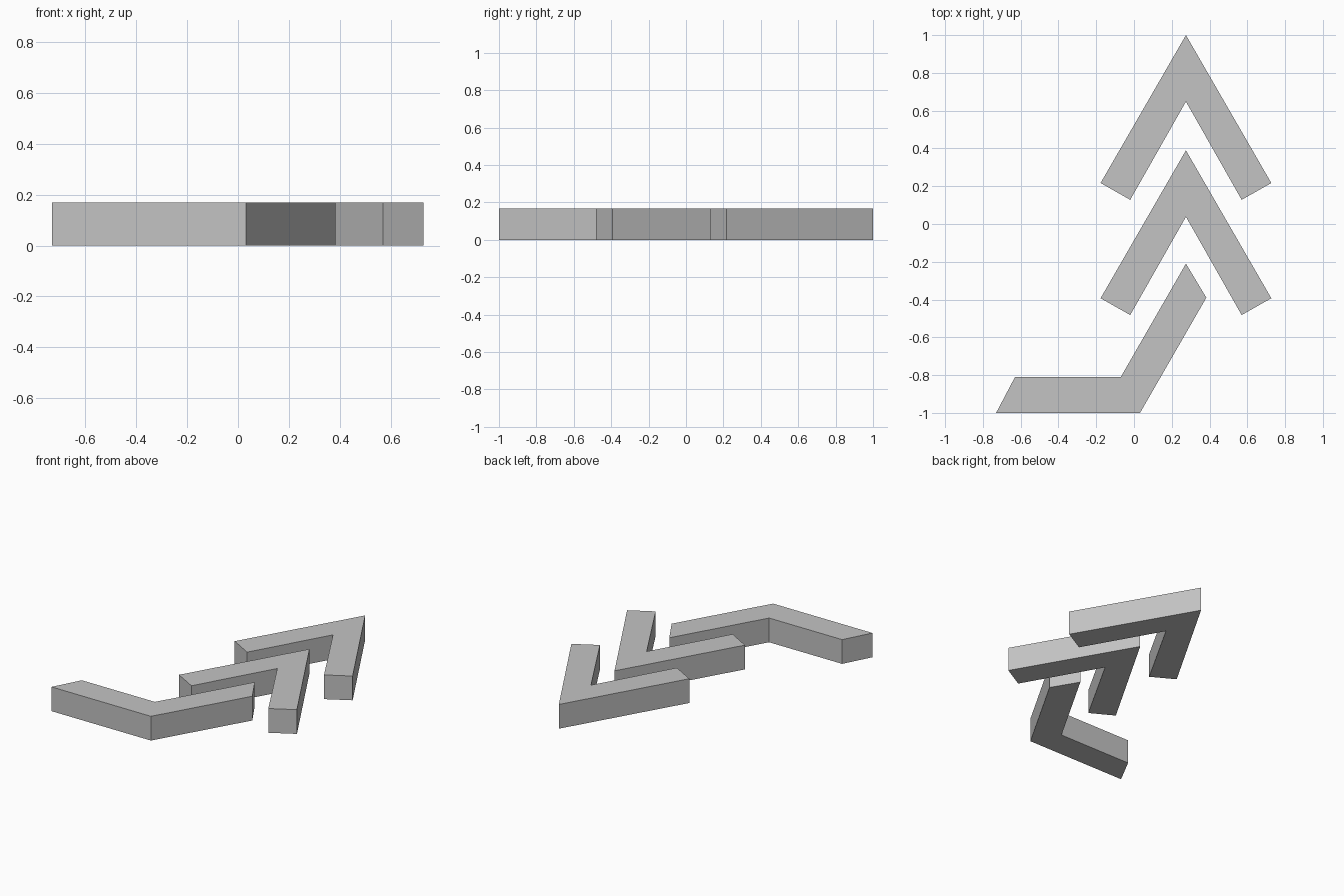
import bpy
import bmesh

cube = bpy.data.objects.get("Cube")
if cube:
    bpy.data.objects.remove(cube, do_unlink=True)

HEIGHT = 0.168
AXIS_X = 0.275

# Single plain grey
grey = bpy.data.materials.new("plain grey")
grey.use_nodes = True
colour = (0.55, 0.55, 0.55, 1)
grey.diffuse_color = colour
grey.node_tree.nodes["Principled BSDF"].inputs["Base Color"].default_value = colour


def slab(name, outline):
    """Extrude a flat outline up into a solid bar."""
    bm = bmesh.new()
    base = bm.faces.new([bm.verts.new((x, y, 0)) for x, y in outline])
    top = bmesh.ops.extrude_face_region(bm, geom=[base], use_keep_orig=True)
    verts = [v for v in top["geom"] if isinstance(v, bmesh.types.BMVert)]
    bmesh.ops.translate(bm, verts=verts, vec=(0, 0, HEIGHT))
    bmesh.ops.recalc_face_normals(bm, faces=bm.faces)
    mesh = bpy.data.meshes.new(name)
    bm.to_mesh(mesh)
    bm.free()
    mesh.materials.append(grey)
    obj = bpy.data.objects.new(name, mesh)
    bpy.context.collection.objects.link(obj)
    return obj


def chevron(name, tip_y):
    """Arrowhead bar, mirrored about its own axis."""
    half = [(0.452, -0.783), (0.295, -0.872)]
    right = [(AXIS_X + x, tip_y + y) for x, y in half]
    left = [(AXIS_X - x, tip_y + y) for x, y in reversed(half)]
    return slab(name, [(AXIS_X, tip_y)] + right + [(AXIS_X, tip_y - 0.352)] + left)


# Two arrowheads one behind the other
chevron("back_chevron", 1.0)
chevron("middle_chevron", 0.39)

# Bent tail with slanted ends
slab("bent_tail", [
    (AXIS_X, -0.21), (0.383, -0.39), (0.032, -1.0),
    (-0.73, -1.0), (-0.63, -0.81), (-0.07, -0.81),
])
